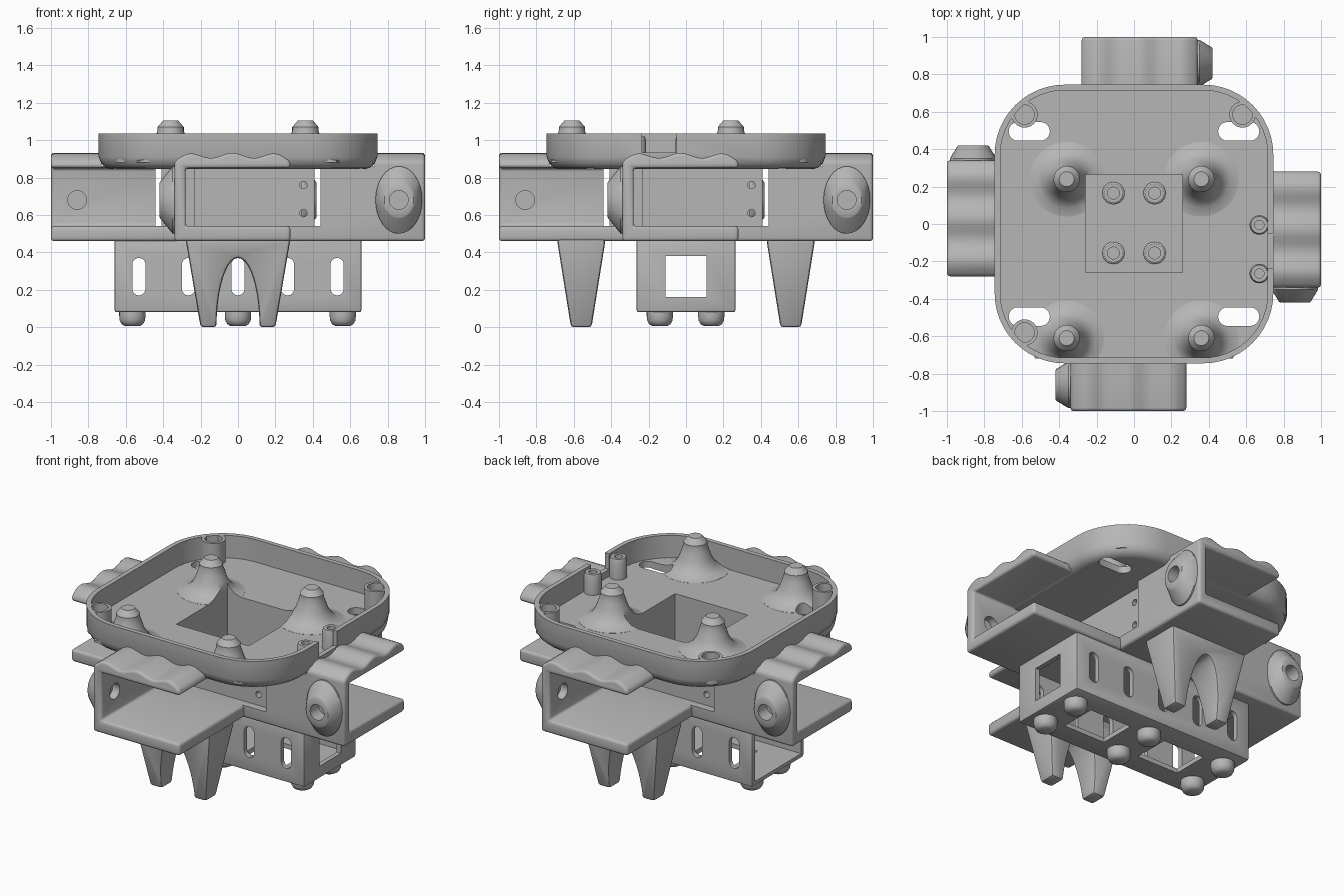
import bpy, bmesh
from math import sin, cos, pi, radians
from mathutils import Matrix, Vector

default_cube = bpy.data.objects.get("Cube")
if default_cube:
    bpy.data.objects.remove(default_cube)

plastic = bpy.data.materials.new("grey_plastic")
plastic.use_nodes = True
grey = (0.47, 0.47, 0.47, 1)
plastic.diffuse_color = grey
plastic.node_tree.nodes["Principled BSDF"].inputs["Base Color"].default_value = grey


# Helpers
def make(name, bm):
    bmesh.ops.recalc_face_normals(bm, faces=bm.faces)
    mesh = bpy.data.meshes.new(name)
    bm.to_mesh(mesh)
    bm.free()
    mesh.materials.append(plastic)
    ob = bpy.data.objects.new(name, mesh)
    bpy.context.collection.objects.link(ob)
    return ob


def activate(ob):
    bpy.ops.object.select_all(action='DESELECT')
    ob.select_set(True)
    bpy.context.view_layer.objects.active = ob


def loft(name, rings):
    """Skin a list of equal-length point rings and cap both ends."""
    bm = bmesh.new()
    loops = [[bm.verts.new(p) for p in ring] for ring in rings]
    for a, b in zip(loops, loops[1:]):
        for i in range(len(a)):
            j = (i + 1) % len(a)
            bm.faces.new((a[i], a[j], b[j], b[i]))
    bm.faces.new(loops[0])
    bm.faces.new(loops[-1])
    return make(name, bm)


def box(name, x, y, z):
    return loft(name, [[(x[0], y[0], h), (x[1], y[0], h), (x[1], y[1], h), (x[0], y[1], h)] for h in z])


def circle(r, n=32):
    return [(r * cos(2 * pi * i / n), r * sin(2 * pi * i / n)) for i in range(n)]


def lathe(name, x, y, profile):
    return loft(name, [[(x + u, y + v, z) for u, v in circle(max(r, 0.001))] for r, z in profile])


def rod(name, axis, centre, r, half):
    """Cylinder along a given axis."""
    ob = loft(name, [[(u, v, h) for u, v in circle(r)] for h in (-half, half)])
    turn = Vector((0, 0, 1)).rotation_difference(Vector(axis)).to_matrix().to_4x4()
    ob.data.transform(Matrix.Translation(centre) @ turn)
    return ob


def slot(name, length, width, place):
    """Stadium cutter, long along local x, thick along local z."""
    ring = [(u + (length - width) / 2 * (1 if u > 0 else -1), v) for u, v in circle(width / 2, 30)]
    ob = loft(name, [[(u, v, h) for u, v in ring] for h in (-0.4, 0.4)])
    ob.data.transform(place)
    return ob


def bevel(ob, width, segments=3):
    activate(ob)
    mod = ob.modifiers.new("round_edges", 'BEVEL')
    mod.width, mod.segments, mod.angle_limit = width, segments, radians(40)
    bpy.ops.object.modifier_apply(modifier=mod.name)
    return ob


def cut(ob, *cutters, keep=False):
    activate(ob)
    for cutter in cutters:
        mod = ob.modifiers.new("cut", 'BOOLEAN')
        mod.operation, mod.solver, mod.object = 'DIFFERENCE', 'EXACT', cutter
        bpy.ops.object.modifier_apply(modifier=mod.name)
    if not keep:
        for cutter in cutters:
            bpy.data.objects.remove(cutter)
    return ob


def pinwheel(ob, turns=(1, 2, 3)):
    for k in turns:
        twin = ob.copy()
        twin.data = ob.data.copy()
        twin.data.transform(Matrix.Rotation(k * pi / 2, 4, 'Z'))
        bpy.context.collection.objects.link(twin)


# Tray: rounded square shell with a filleted lower edge
def rounded_square(half, z, core=0.37, steps=12):
    ring = []
    for q in range(4):
        sx, sy = ((1, 1), (-1, 1), (-1, -1), (1, -1))[q]
        for i in range(steps + 1):
            a = (q + i / steps) * pi / 2
            ring.append((sx * core + (half - core) * cos(a), sy * core + (half - core) * sin(a), z))
    return ring


tray_rings = [(.675, .845), (.705, .852), (.73, .873), (.745, .91), (.745, 1.035), (.715, 1.035), (.715, .89)]
tray = loft("tray", [rounded_square(h, z) for h, z in tray_rings])
openings = [box("pit_cutter", (-.26, .26), (-.26, .265), (.54, 1.3))]
for sx in (-1, 1):
    for sy in (-1, 1):
        openings.append(slot("slot_cutter", .22, .1, Matrix.Translation((sx * .56, sy * .495, .9))))
cut(tray, box("notch_cutter", (.7, .8), (-.235, -.05), (.935, 1.2)))
cut(tray, *openings, keep=True)

# Flared bosses standing on the tray floor
flare = [(.2, .88), (.2, .891), (.155, .902), (.12, .93), (.095, .975), (.08, 1.02),
         (.07, 1.05), (.07, 1.07), (.04, 1.105), (0, 1.105)]
for x in (-.36, .36):
    for y in (-.61, .24):
        boss = lathe("flared_boss", x, y, flare)
        cut(boss, *openings, keep=True)
        cut(boss, box("edge_cutter", (-1, 1), (-1, -.72), (.5, 1.3)))

# Corner cups and cable posts
for x, y in ((-.585, .585), (.58, .585), (-.585, -.58)):
    lathe("corner_cup", x, y, [(.07, .88), (.07, 1.035), (.052, 1.035), (.052, .98), (0, .98)])
for y in (-.005, -.265):
    lathe("cable_post", .67, y, [(.052, .88), (.052, 1.0), (.045, 1.02), (.025, 1.02), (.025, .93), (0, .93)])

# Central well below the tray
well = box("central_well", (-.29, .29), (-.29, .29), (.47, .888))
cut(well, openings[0], keep=True)
for cutter in openings:
    bpy.data.objects.remove(cutter)
for x in (-.11, .11):
    for y in (-.155, .165):
        lathe("screw_seat", x, y, [(.06, .53), (.06, .565), (.05, .572), (.032, .572), (.032, .545), (0, .545)])

# Drilled tabs beside the well
tab = box("drilled_tab", (.28, .41), (-.29, -.23), (.5, .87))
cut(tab, *[rod("hole_cutter", (0, 1, 0), (.35, -.26, z), .02, .1) for z in (.61, .76)])
pinwheel(tab)

# Side brackets: C-shaped channel with a wavy grip on top
wave = [(.28 - .62 * i / 30, .918 + .014 * cos((.28 - .62 * i / 30 + .03) * 2 * pi / .23)
         - .025 * abs(i / 15 - 1) ** 6) for i in range(31)]
channel = [(-.34, .46), (.28, .46), (.28, .54), (-.28, .54), (-.28, .85), (.28, .85)] + wave
bracket = loft("side_bracket", [[(x, y, z) for x, z in channel] for y in (-1, -.2)])
bevel(bracket, .02)
cut(bracket,
    box("tray_cutter", (-.6, .6), (-.73, 0), (.862, 1.2)),
    box("wall_cutter", (-.6, .6), (-.44, 0), (.54, 1.2)),
    rod("bore_cutter", (1, 0, 0), (-.32, -.86, .68), .05, .1))
pinwheel(bracket)


# Nozzles: ellipse blending into a round bored tip
def nozzle_ring(x, ry, rz):
    return [(x, -.86 + ry * u, .68 + rz * v) for u, v in circle(1)]


nozzle = loft("nozzle", [nozzle_ring(*r) for r in (
    (-.33, .125, .18), (-.35, .125, .18), (-.415, .085, .1), (-.42, .078, .092),
    (-.42, .05, .05), (-.331, .05, .05))])
pinwheel(nozzle)

# Forked legs at the front and back
arch = [(.115 * sin(t), .37 * cos(t)) for t in [pi / 2 - pi * i / 20 for i in range(21)]]
fork = [(-.28, .47), (.28, .47), (.2, 0)] + arch + [(-.2, 0)]
legs = loft("forked_leg", [[(x, -.56 + s * (.055 + .16 * z), z) for x, z in fork] for s in (-1, 1)])
bevel(legs, .016, 2)
pinwheel(legs, (2,))

# Lower box: hollow, slotted sides, open at one end
case = bevel(box("lower_box", (-.66, .66), (-.265, .265), (.08, .47)), .012, 2)
cutters = [box("inside_cutter", (-.8, .63), (-.235, .235), (.11, .44)),
           box("window_cutter", (.5, .8), (-.11, .11), (.16, .38))]
upright = Matrix.Rotation(pi / 2, 4, 'X') @ Matrix.Rotation(pi / 2, 4, 'Z')
for i in range(-2, 3):
    cutters.append(slot("vent_cutter", .2, .07, Matrix.Translation((i * .265, 0, .27)) @ upright))
for x in (-.28, .28):
    cutters.append(box("floor_cutter", (x - .15, x + .15), (-.12, .12), (0, .2)))
cut(case, *cutters)

# Rounded feet
for x in (-.565, 0, .56):
    for y in (-.14, .135):
        lathe("foot", x, y, [(0, .005), (.04, .006), (.057, .016), (.068, .036), (.07, .06), (.07, .095)])

# Smooth shading with sharp creases
for ob in bpy.context.collection.objects:
    if ob.type == 'MESH' and ob.data.materials and ob.data.materials[0] == plastic:
        activate(ob)
        bpy.ops.object.shade_smooth_by_angle(angle=radians(35))
